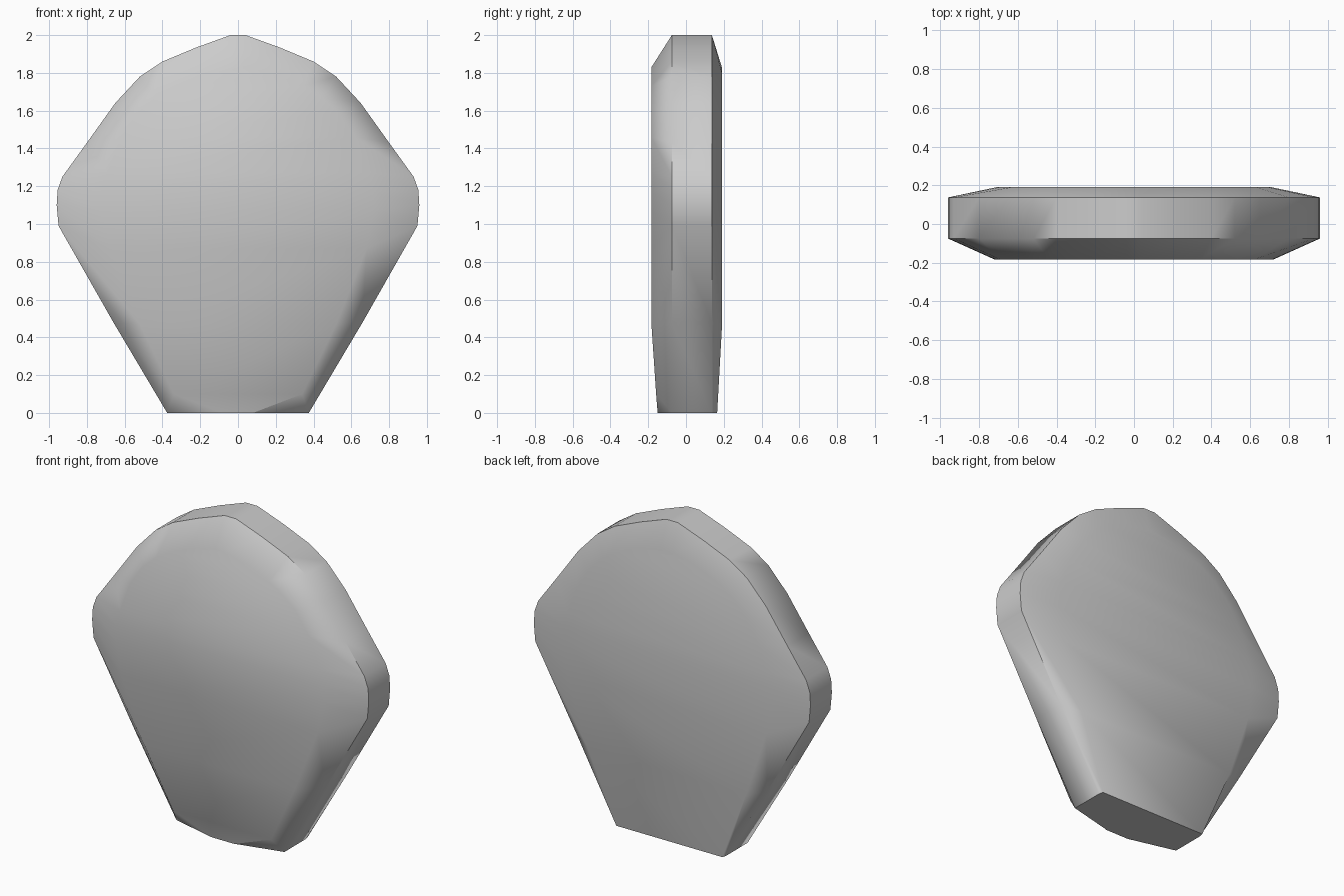
import bpy
import bmesh
import math

default = bpy.data.objects.get("Cube")
if default:
    bpy.data.objects.remove(default, do_unlink=True)

# Stone colour
stone = bpy.data.materials.new("stone_grey")
stone.use_nodes = True
grey = (0.6, 0.6, 0.6, 1)
stone.diffuse_color = grey
stone.node_tree.nodes["Principled BSDF"].inputs["Base Color"].default_value = grey

# Half outlines (x, z) from the top down: widest rim, front face, back face
rim = [(.04, 2), (.22, 1.935), (.4, 1.86), (.52, 1.78), (.65, 1.64), (.8, 1.43),
       (.93, 1.25), (.955, 1.18), (.96, 1.1), (.95, .99), (.66, .48), (.375, 0), (.08, 0)]
front = [(.03, 1.83), (.2, 1.79), (.34, 1.73), (.44, 1.67), (.53, 1.59), (.62, 1.46),
         (.69, 1.27), (.715, 1.17), (.72, 1.07), (.68, .87), (.52, .47), (.34, .1), (.08, 0)]
back = [(.04, 1.83), (.19, 1.8), (.33, 1.74), (.44, 1.67), (.54, 1.57), (.63, 1.42),
        (.69, 1.25), (.71, 1.17), (.71, 1.08), (.69, .87), (.55, .45), (.368, 0), (.08, 0)]


def taper(z, full, foot):
    """Depth of a face, thinning towards the foot."""
    return foot + (full - foot) * min(1, z / .4)


rings = [
    [(x, taper(z, -.183, -.15), z) for x, z in front],
    [(x, -.075, z) for x, z in rim[:-1]] + [(.08, -.148, 0)],
    [(x, .137, z) for x, z in rim],
    [(x, taper(z, .19, .165), z) for x, z in back],
]

bm = bmesh.new()
right = [[bm.verts.new(p) for p in ring] for ring in rings]
left = [[bm.verts.new((-x, y, z)) for x, y, z in ring] for ring in rings]

# Bevels and rim, bridged around each closed loop
loops = [r + l[::-1] for r, l in zip(right, left)]
for a, b in zip(loops, loops[1:]):
    for i in range(len(a)):
        j = (i + 1) % len(a)
        bm.faces.new((a[i], a[j], b[j], b[i]))

# Broad front and back faces, filled in rows from side to side
for k in (0, -1):
    for i in range(len(rim) - 1):
        bm.faces.new((right[k][i], left[k][i], left[k][i + 1], right[k][i + 1]))

bmesh.ops.recalc_face_normals(bm, faces=bm.faces)
mesh = bpy.data.meshes.new("stone_slab")
bm.to_mesh(mesh)
bm.free()
mesh.materials.append(stone)
slab = bpy.data.objects.new("stone_slab", mesh)
bpy.context.collection.objects.link(slab)

# Soft shading with crisp rim edges
bpy.context.view_layer.objects.active = slab
slab.select_set(True)
bpy.ops.object.shade_smooth_by_angle(angle=math.radians(50))
